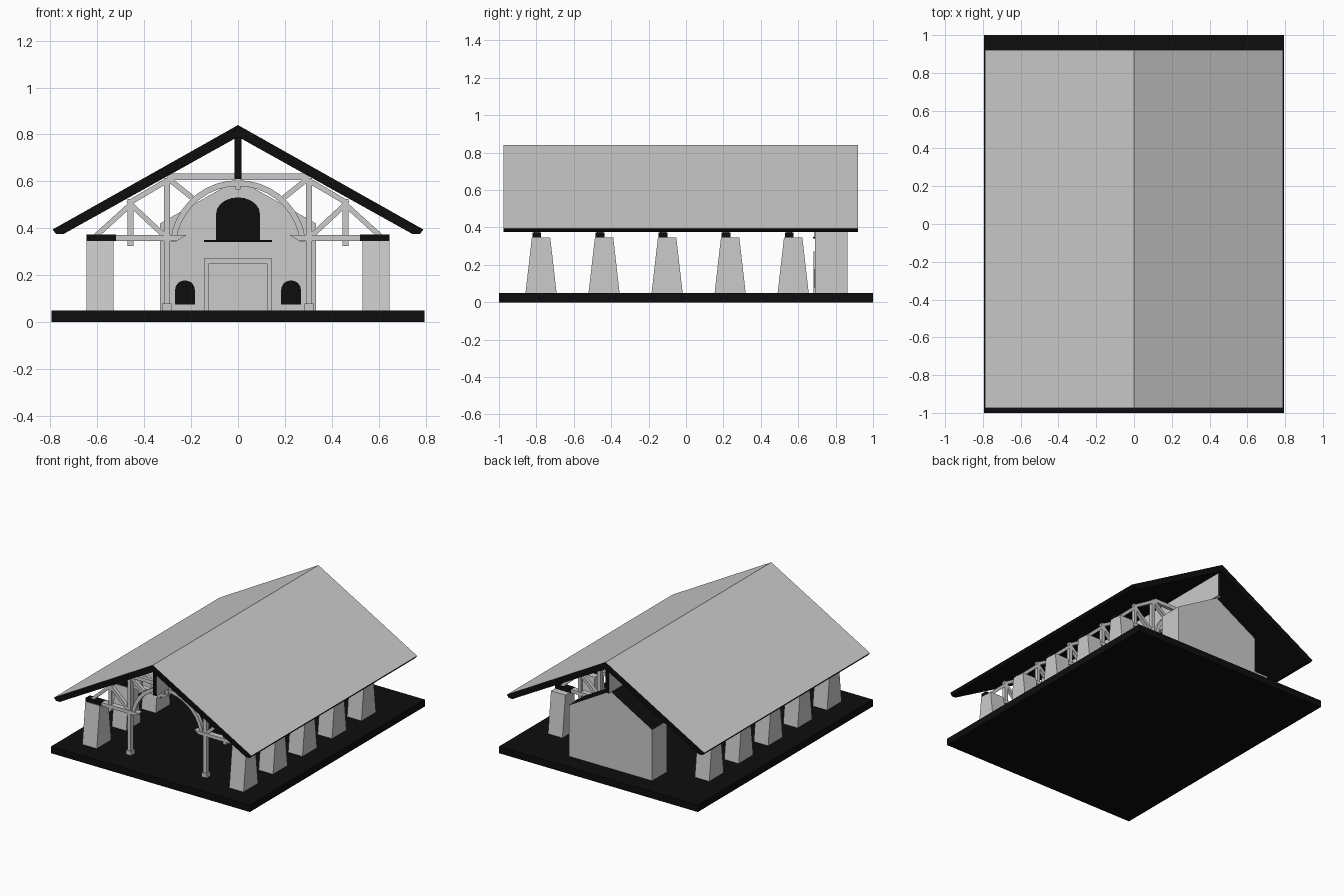
import bpy, bmesh, math
from mathutils import Vector

if "Cube" in bpy.data.objects:
    bpy.data.objects.remove(bpy.data.objects["Cube"])

black = bpy.data.materials.new("black")
black.diffuse_color = (0.004, 0.004, 0.004, 1)
black.use_nodes = True
black.node_tree.nodes["Principled BSDF"].inputs["Base Color"].default_value = black.diffuse_color
grey = bpy.data.materials.new("grey")
grey.diffuse_color = (0.8, 0.8, 0.8, 1)
grey.use_nodes = True
grey.node_tree.nodes["Principled BSDF"].inputs["Base Color"].default_value = grey.diffuse_color


def prism(name, pts, y0, y1, mat=None, taper=None):
    """Extrude an x-z outline along y."""
    bm = bmesh.new()
    f = bm.faces.new([bm.verts.new((x, y0, z)) for x, z in pts])
    r = bmesh.ops.extrude_face_region(bm, geom=[f])
    for v in r["geom"]:
        if isinstance(v, bmesh.types.BMVert):
            v.co.y = y1
    bmesh.ops.recalc_face_normals(bm, faces=bm.faces)
    me = bpy.data.meshes.new(name)
    bm.to_mesh(me)
    bm.free()
    ob = bpy.data.objects.new(name, me)
    bpy.context.collection.objects.link(ob)
    if mat:
        me.materials.append(mat)
    return ob


def box(name, x0, x1, y0, y1, z0, z1, mat=None):
    return prism(name, [(x0, z0), (x1, z0), (x1, z1), (x0, z1)], y0, y1, mat)


def bar(name, a, b, w, y, d):
    """Straight timber between two x-z points."""
    a, b = Vector(a), Vector(b)
    t = (b - a).normalized() * w / 2
    n = Vector((-t.y, t.x))
    return prism(name, [a + n, a - n, b - n, b + n], y - d / 2, y + d / 2)


def arched(half, z0, spring, top, n=10):
    """Outline of an opening with a rounded head."""
    arc = [(half * math.cos(math.pi * i / n),
            spring + (top - spring) * math.sin(math.pi * i / n)) for i in range(n + 1)]
    return [(-half, z0), (half, z0)] + arc


def paint_by_slope(ob, up, other):
    """Upward sloping faces get one material, the rest another."""
    ob.data.materials.append(other)
    ob.data.materials.append(up)
    for p in ob.data.polygons:
        p.material_index = 1 if p.normal.z > 0.1 else 0


# Base slab and main roof
box("base_slab", -0.795, 0.795, -1, 1, 0, 0.05, black)
roof = prism("roof", [(0, 0.84), (0.79, 0.395), (0.775, 0.375), (0.745, 0.375),
                      (0, 0.79), (-0.745, 0.375), (-0.775, 0.375), (-0.79, 0.395)],
             -0.975, 0.92)
paint_by_slope(roof, grey, black)

# Ridge board with black ends
ridge = box("ridge_board", -0.014, 0.014, -0.95, 0.9, 0.61, 0.8)
ridge.data.materials.append(grey)
ridge.data.materials.append(black)
for p in ridge.data.polygons:
    p.material_index = 1 if abs(p.normal.y) > 0.5 else 0

# Five bays of pillars and timber trusses
for i in range(5):
    yc = -0.775 + 0.337 * i
    y = yc - 0.022
    d = 0.026
    box("collar_beam", -0.3, 0.3, y - d / 2, y + d / 2, 0.606, 0.633)
    # arched brace
    n = 18
    angs = [math.radians(6 + 168 * k / n) for k in range(n + 1)]
    ring = [(0.29 * math.cos(a), 0.315 + 0.29 * math.sin(a)) for a in angs]
    ring += [(0.265 * math.cos(a), 0.315 + 0.265 * math.sin(a)) for a in reversed(angs)]
    prism("arch_brace", ring, y - d / 2, y + d / 2)
    box("arch_pendant", -0.01, 0.01, y - 0.015, y + 0.015, 0.565, 0.606)
    for s in (-1, 1):
        # pillar tapering towards the top along y
        pil = box("pillar", s * 0.53, s * 0.645, yc - 0.083, yc + 0.083, 0.05, 0.347)
        for v in pil.data.vertices:
            if v.co.z > 0.2:
                v.co.y = yc + (v.co.y - yc) * 0.59
        box("pillar_cap_beam", s * 0.52, s * 0.645, y - 0.023, y + 0.023, 0.347, 0.373, black)
        prism("hammer_beam", [(s * 0.52, 0.347), (s * 0.26, 0.347),
                              (s * 0.22, 0.371), (s * 0.52, 0.371)], y - 0.02, y + 0.02)
        # only the front truss stands on full height posts
        foot = 0.05 if i == 0 else 0.33
        box("truss_post", s * 0.29, s * 0.316, y - 0.015, y + 0.015, foot, 0.615)
        if i == 0:
            box("post_foot", s * 0.283, s * 0.323, y - 0.022, y + 0.022, 0.05, 0.08)
        box("queen_post", s * 0.446, s * 0.471, y - d / 2, y + d / 2, 0.325, 0.525)
        bar("corner_strut", (s * 0.195, 0.53), (s * 0.295, 0.61), 0.022, y, d)
        bar("inner_strut", (s * 0.455, 0.50), (s * 0.31, 0.365), 0.022, y, d)
        bar("outer_strut", (s * 0.605, 0.368), (s * 0.46, 0.50), 0.022, y, d)
        bar("upper_strut", (s * 0.47, 0.505), (s * 0.30, 0.605), 0.022, y, d)

# Small gabled building at the back
yf = 0.69
house = prism("back_house", [(-0.333, 0.05), (0.333, 0.05), (0.333, 0.42),
                             (0, 0.61), (-0.333, 0.42)], yf, 0.863)
paint_by_slope(house, black, grey)

# Window, sill, niches and door on its front wall
prism("arched_window", arched(0.094, 0.349, 0.46, 0.532), yf - 0.003, yf + 0.01, black)
box("window_sill", -0.145, 0.145, yf - 0.012, yf + 0.01, 0.342, 0.35, black)
for s in (-1, 1):
    niche = prism("niche", arched(0.042, 0.075, 0.138, 0.178), yf - 0.003, yf + 0.01, black)
    niche.location.x = s * 0.226
    box("door_jamb", s * 0.123, s * 0.145, yf - 0.008, yf + 0.01, 0.05, 0.272)
box("door_lintel", -0.123, 0.123, yf - 0.008, yf + 0.01, 0.25, 0.272)
